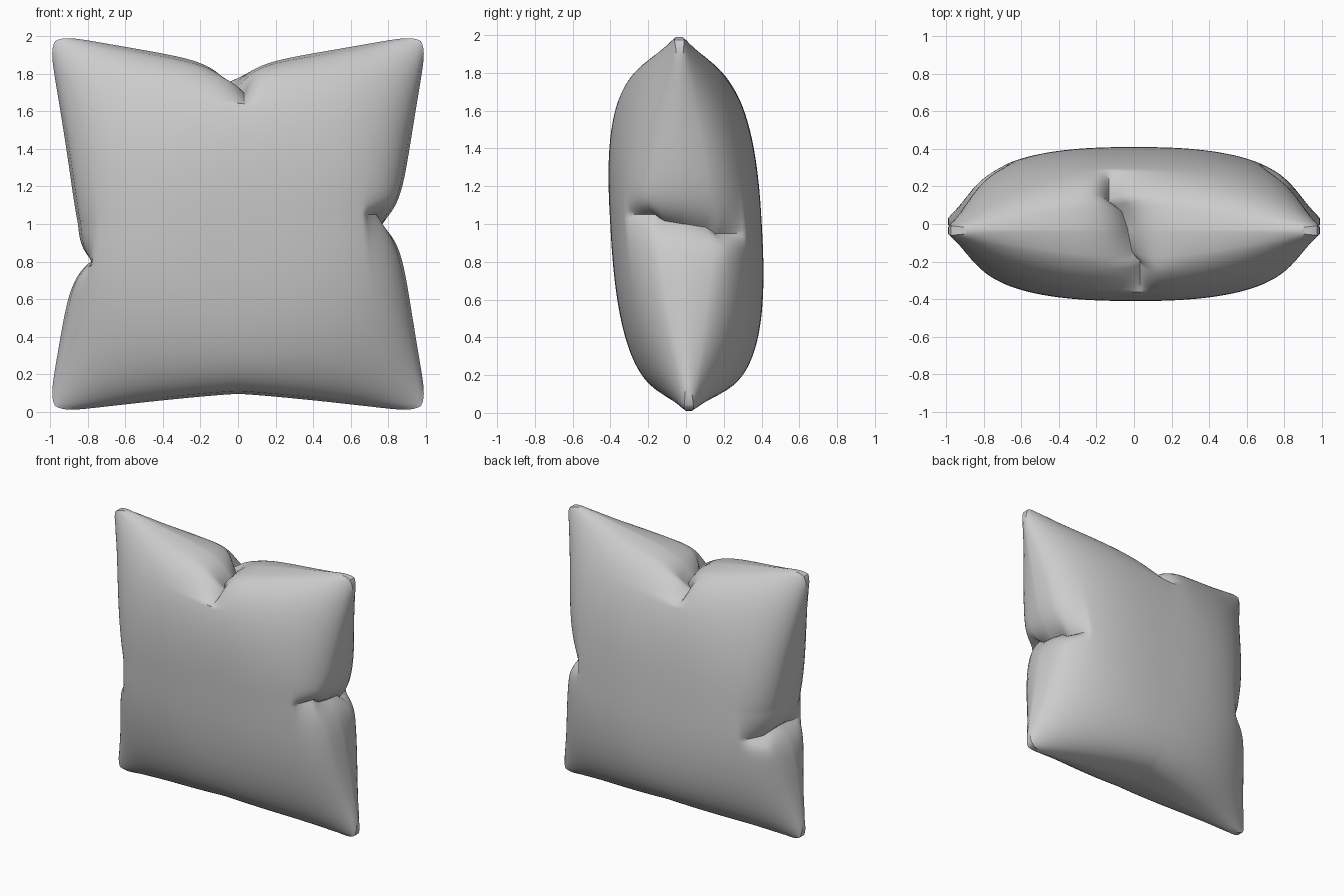
import bpy, bmesh, math

if "Cube" in bpy.data.objects:
    bpy.data.objects.remove(bpy.data.objects["Cube"], do_unlink=True)

fabric = bpy.data.materials.new("grey fabric")
fabric.use_nodes = True
colour = (0.6, 0.6, 0.6, 1)
fabric.diffuse_color = colour
fabric.node_tree.nodes["Principled BSDF"].inputs["Base Color"].default_value = colour

# Pinched folds: axis, edge side, place along the edge, then (offset, length) front and back
PINCHES = [
    ("x", 1, 0.0, (0.05, 0.22), (-0.05, 0.22)),
    ("x", -1, -0.2, (-0.015, 0.12), (-0.02, 0.24)),
    ("z", 1, -2 / 60, (0.065, 0.25), (-0.1, 0.24)),
]


def swell(u, other):
    """Puffiness across the cushion: full in the middle, flatter towards the corners."""
    return max(0.0, 1 - abs(u) ** 2.6) ** (0.32 + 0.33 * abs(other) ** 1.5)


def shape(co):
    """Turn a point of the flat double sheet into a point of the cushion."""
    u, v, back = co.x, co.z, co.y > 0
    # Rounded corners and inward-bowed edges
    ru = u * (1 - 0.035 * abs(v) ** 20)
    rv = v * (1 - 0.035 * abs(u) ** 20)
    x = ru * (0.865 + 0.145 * abs(v) ** 1.2)
    bow = 0.85 + 0.16 * abs(u) ** 1.1 if v > 0 else 0.905 + 0.1 * abs(u) ** 1.2
    z = 1 + rv * bow
    puff = swell(u, v) * swell(v, u)
    half = 0.397 * puff
    seam = 0.004 + 0.022 * abs(u * v) ** 6
    for axis, side, place, front_fold, back_fold in PINCHES:
        offset, length = back_fold if back else front_fold
        across, along = (u, v) if axis == "x" else (v, u)
        inset = 1 - side * across
        d = (along - place) * 0.87
        # The fold starts level at the seam, then steps up or down
        step = min(1, inset / 0.05)
        slide = offset * step * math.exp(-(d / 0.22) ** 2)
        slide *= max(0, min(1, (0.8 - inset) / 0.5))
        # One wall is steep, the other soft
        steep = d * offset > 0
        width = 0.08 + step * (-0.045 if steep else 0.02)
        pull = math.exp(-abs(d) / width)
        fade = max(0, 1 - inset / length)
        half *= 1 - 0.3 * pull * fade ** 0.8
        if axis == "x":
            x -= side * 0.11 * pull * fade
            z += slide
        else:
            z -= side * 0.14 * pull * fade
            x += slide
    y = -0.01 - 0.025 * v + (0.01 - 0.025 * v) * puff
    return x, y + (half + seam) * (1 if back else -1), z


# Two sheets joined along the seam
bm = bmesh.new()
N = 120
for y in (-1, 1):
    made = bmesh.ops.create_grid(bm, x_segments=N, y_segments=N, size=1)["verts"]
    for vert in made:
        vert.co = (vert.co.x, y, vert.co.y)
border = [e for e in bm.edges if e.is_boundary]
bmesh.ops.bridge_loops(bm, edges=border)
for vert in bm.verts:
    vert.co = shape(vert.co)
bmesh.ops.recalc_face_normals(bm, faces=bm.faces)

mesh = bpy.data.meshes.new("cushion")
bm.to_mesh(mesh)
bm.free()
mesh.materials.append(fabric)
cushion = bpy.data.objects.new("cushion", mesh)
bpy.context.collection.objects.link(cushion)
bpy.ops.object.select_all(action="DESELECT")
cushion.select_set(True)
bpy.context.view_layer.objects.active = cushion
bpy.ops.object.shade_smooth_by_angle(angle=math.radians(40))
